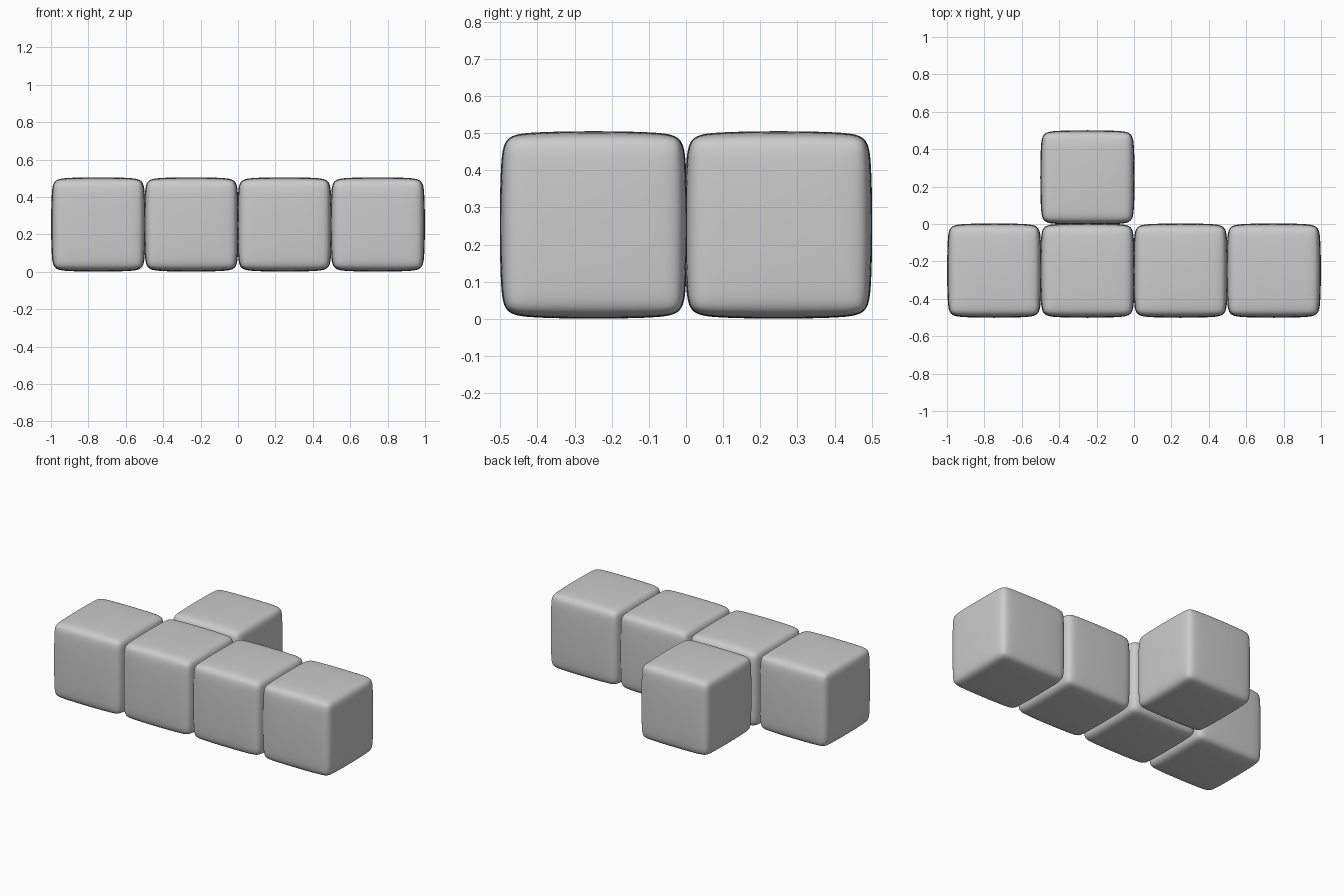
import bpy

if "Cube" in bpy.data.objects:
    bpy.data.objects.remove(bpy.data.objects["Cube"])

SIZE = 0.506      # full width of one bulged block
STEP = 0.498      # distance between block centres
HALF = SIZE / 2 * 1.006   # cage is slightly larger than the smoothed result


def block(name, x, y):
    """Softly pillowed cube: narrow bevel rounded by subdivision."""
    bpy.ops.mesh.primitive_cube_add(size=2 * HALF, location=(x, y, SIZE / 2))
    ob = bpy.context.object
    ob.name = name
    bevel = ob.modifiers.new("edge_bevel", 'BEVEL')
    bevel.width = 0.11 * HALF
    bevel.segments = 1
    bevel.limit_method = 'NONE'
    smooth = ob.modifiers.new("rounding", 'SUBSURF')
    smooth.levels = smooth.render_levels = 4
    for p in ob.data.polygons:
        p.use_smooth = True
    return ob


# Front row of four blocks
for i in range(4):
    block(f"row_block_{i + 1}", (i - 1.5) * STEP, -STEP / 2)

# Single block behind the second one
block("back_block", -0.5 * STEP, STEP / 2)
